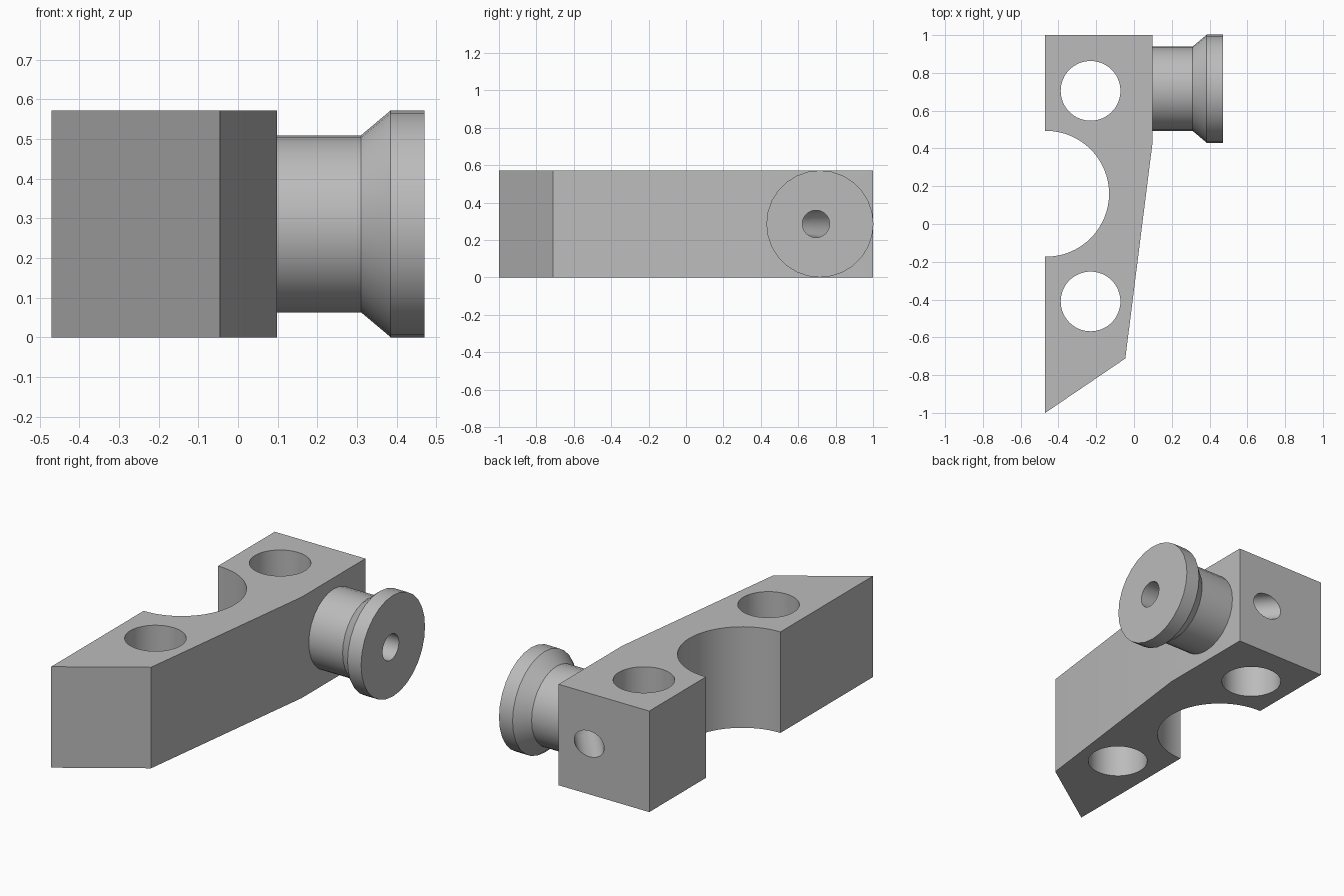
import bpy, bmesh, math
from mathutils import Vector

if "Cube" in bpy.data.objects:
    bpy.data.objects.remove(bpy.data.objects["Cube"], do_unlink=True)

HEIGHT = 0.572
MID = HEIGHT / 2

grey = bpy.data.materials.new("plain grey")
grey.use_nodes = True
colour = (0.5, 0.5, 0.5, 1)
grey.diffuse_color = colour
grey.node_tree.nodes["Principled BSDF"].inputs["Base Color"].default_value = colour


def finish(bm, name):
    """Turn a bmesh into a named grey object."""
    bmesh.ops.recalc_face_normals(bm, faces=bm.faces)
    mesh = bpy.data.meshes.new(name)
    bm.to_mesh(mesh)
    bm.free()
    obj = bpy.data.objects.new(name, mesh)
    mesh.materials.append(grey)
    bpy.context.collection.objects.link(obj)
    return obj


def loft(rings, name):
    """Skin a list of equal rings and cap both ends."""
    bm = bmesh.new()
    loops = [[bm.verts.new(p) for p in ring] for ring in rings]
    count = len(loops[0])
    for a, b in zip(loops, loops[1:]):
        for i in range(count):
            j = (i + 1) % count
            bm.faces.new((a[i], a[j], b[j], b[i]))
    bm.faces.new(loops[0])
    bm.faces.new(loops[-1])
    return finish(bm, name)


def circle(centre, u, v, radius, sides):
    angles = [math.tau * i / sides for i in range(sides)]
    return [Vector(centre) + (u * math.cos(a) + v * math.sin(a)) * radius for a in angles]


X, Y, Z = Vector((1, 0, 0)), Vector((0, 1, 0)), Vector((0, 0, 1))


def upright_cutter(x, y, radius, name):
    return loft([circle((x, y, z), X, Y, radius, 64) for z in (-0.1, HEIGHT + 0.1)], name)


# Body: tapered plate with a slanted front end
outline = [(-0.47, 1), (0.098, 1), (0.098, 0.43), (-0.046, -0.712), (-0.47, -1)]
body = loft([[(x, y, z) for x, y in outline] for z in (0, HEIGHT)], "body_block")

# Knob: shaft, flare and rim turned around the x axis
profile = [(0.09, 0.223), (0.31, 0.223), (0.385, MID), (0.47, MID)]
knob = loft([circle((x, 0.716, MID), Y, Z, r, 28) for x, r in profile], "flared_knob")

# Bore: straight through the knob, then bent out through the back face
elbow = Vector((0.153, 0.695, MID))
back_exit = Vector((-0.094, 1, MID))
along = (back_exit - elbow).normalized()
side_in = -Y
side_out = Z.cross(along)
mitre = (side_in + side_out) / (1 + side_in.dot(side_out))
bore = loft([
    circle((0.6, elbow.y, MID), side_in, Z, 0.073, 32),
    circle(elbow, mitre, Z, 0.073, 32),
    circle(elbow + along * 0.6, side_out, Z, 0.073, 32),
], "bore_cutter")

# Bolt holes and the half-round side notch
cutters = [
    upright_cutter(-0.23, 0.705, 0.158, "rear_hole_cutter"),
    upright_cutter(-0.23, -0.41, 0.158, "front_hole_cutter"),
    upright_cutter(-0.465, 0.16, 0.333, "notch_cutter"),
    bore,
]


def cut(obj, tools):
    bpy.ops.object.select_all(action="DESELECT")
    obj.select_set(True)
    bpy.context.view_layer.objects.active = obj
    for tool in tools:
        mod = obj.modifiers.new(tool.name, "BOOLEAN")
        mod.operation = "DIFFERENCE"
        mod.solver = "EXACT"
        mod.object = tool
        bpy.ops.object.modifier_apply(modifier=mod.name)
    bpy.ops.object.shade_smooth_by_angle(angle=math.radians(25))


cut(body, cutters)
cut(knob, [bore])
for tool in cutters:
    bpy.data.objects.remove(tool, do_unlink=True)
